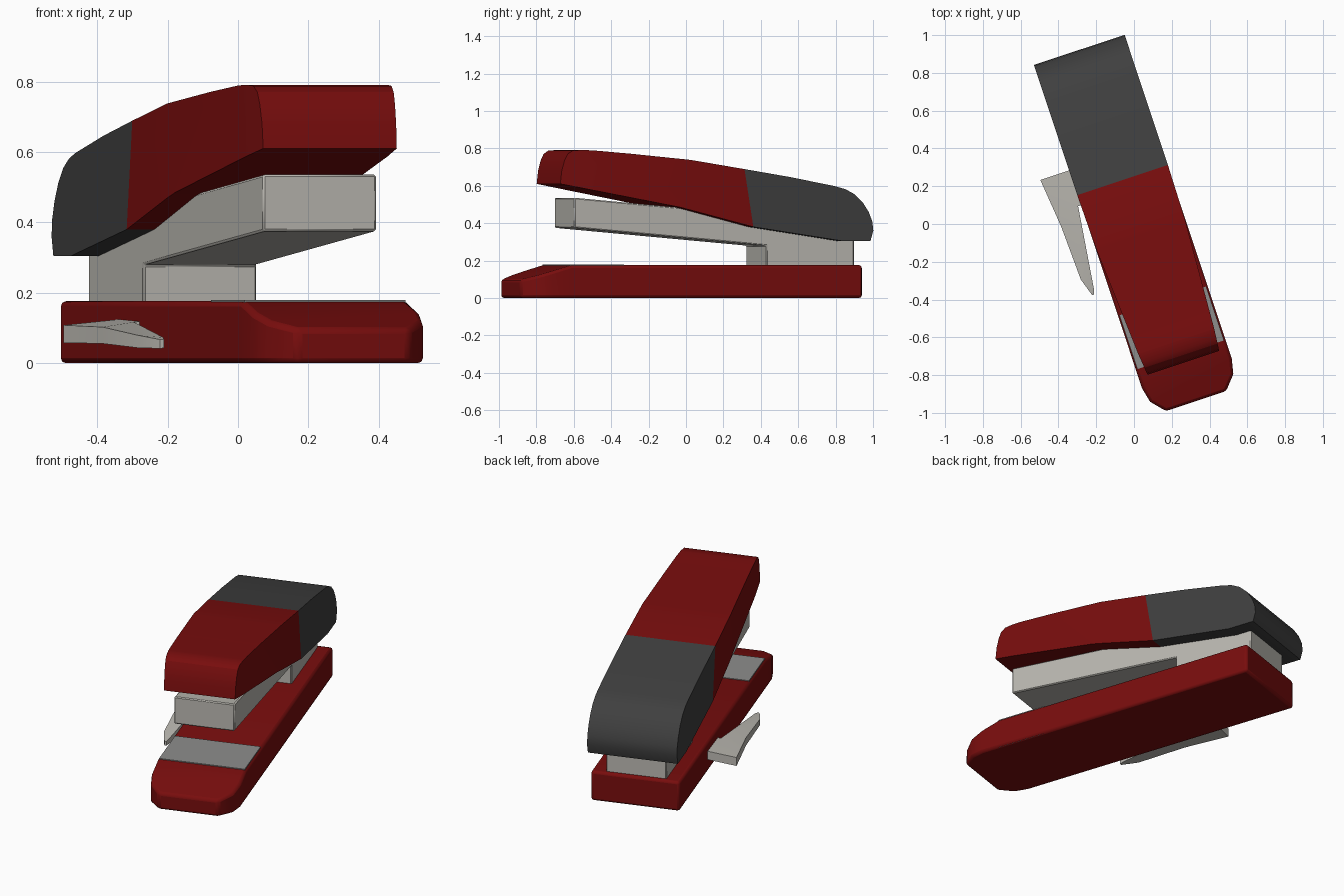
import bpy, bmesh, math
from mathutils import Matrix

if "Cube" in bpy.data.objects:
    bpy.data.objects.remove(bpy.data.objects["Cube"])

# The whole stapler is built straight along y, then turned about z
PLACE = Matrix.Rotation(math.radians(18.4), 4, 'Z') @ Matrix.Translation((0.016, 0, 0))


def material(name, rgb):
    m = bpy.data.materials.new(name)
    m.diffuse_color = (*rgb, 1)
    m.use_nodes = True
    m.node_tree.nodes["Principled BSDF"].inputs["Base Color"].default_value = m.diffuse_color
    return m


RED = material("dark_red", (0.19, 0.004, 0.004))
DARK = material("charcoal", (0.05, 0.05, 0.05))
METAL = material("light_metal", (0.50, 0.485, 0.445))
STEEL = material("grey_steel", (0.27, 0.27, 0.265))


def prism(points, offset):
    """Closed prism from a 3D outline moved along an offset."""
    bm = bmesh.new()
    face = bm.faces.new([bm.verts.new(p) for p in points])
    ext = bmesh.ops.extrude_face_region(bm, geom=[face])
    verts = [g for g in ext["geom"] if isinstance(g, bmesh.types.BMVert)]
    bmesh.ops.translate(bm, verts=verts, vec=offset)
    return bm


def side_prism(profile, half):
    """Prism across x from a (y, z) side profile."""
    return prism([(-half, y, z) for y, z in profile], (2 * half, 0, 0))


def cut_y(bm, y):
    bmesh.ops.bisect_plane(bm, geom=bm.verts[:] + bm.edges[:] + bm.faces[:],
                           plane_co=(0, y, 0), plane_no=(0, 1, 0))


def interp(table, t):
    for (a, va), (b, vb) in zip(table, table[1:]):
        if t <= b:
            return va + (vb - va) * max(0, (t - a) / (b - a))
    return table[-1][1]


def finish(name, bm, mat, bevel=0, segments=1):
    bmesh.ops.recalc_face_normals(bm, faces=bm.faces[:])
    me = bpy.data.meshes.new(name)
    bm.to_mesh(me)
    bm.free()
    me.materials.append(mat)
    ob = bpy.data.objects.new(name, me)
    bpy.context.collection.objects.link(ob)
    ob.matrix_world = PLACE
    if bevel:
        mod = ob.modifiers.new("bevel", 'BEVEL')
        mod.width, mod.segments = bevel, segments
        mod.limit_method, mod.angle_limit = 'ANGLE', math.radians(35)
    bpy.ops.object.select_all(action='DESELECT')
    ob.select_set(True)
    bpy.context.view_layer.objects.active = ob
    bpy.ops.object.shade_smooth_by_angle(angle=math.radians(30))
    return ob


# Base: long slab with clipped front corners and a sloping toe
right = [(0.25, 0.907), (0.25, -0.84), (0.232, -0.92), (0.168, -0.993)]
outline = right + [(-x, y) for x, y in reversed(right)]
bm = prism([(x, y, 0) for x, y in outline], (0, 0, 0.176))
cut_y(bm, -0.73)
for v in bm.verts:
    if v.co.z > 0.1:
        v.co.z = interp([(-0.993, 0.098), (-0.73, 0.176)], v.co.y)
finish("base", bm, RED, 0.015, 2)

# Anvil insert near the front of the base
finish("anvil_plate", side_prism([(-0.735, 0.002), (-0.434, 0.002),
                                  (-0.434, 0.18), (-0.735, 0.18)], 0.241), STEEL)

# Magazine rail with its rear post
finish("magazine", side_prism([(-0.69, 0.375), (0.39, 0.28), (0.39, 0.16),
                               (0.886, 0.16), (0.886, 0.395), (-0.69, 0.536)],
                              0.17), METAL, 0.006)

# Top cover: red front half and charcoal rear grip, tapering to the nose
WIDTH = [(-0.78, 0.2), (-0.66, 0.212), (-0.06, 0.248), (0.25, 0.253)]
front = [(-0.78, 0.61), (-0.772, 0.68), (-0.757, 0.735), (-0.74, 0.77),
         (-0.712, 0.788), (-0.66, 0.791), (-0.6, 0.789), (-0.39, 0.771),
         (-0.06, 0.738), (0.24, 0.689), (0.29, 0.38), (-0.12, 0.485)]
grip = [(0.24, 0.689), (0.5, 0.646), (0.753, 0.597), (0.81, 0.581),
        (0.86, 0.555), (0.905, 0.513), (0.94, 0.46), (0.96, 0.41),
        (0.966, 0.36), (0.95, 0.305), (0.79, 0.305), (0.29, 0.38)]
for name, profile, mat in (("cover_front", front, RED), ("cover_grip", grip, DARK)):
    bm = side_prism(profile, 1)
    for y in (-0.66, -0.39, -0.06):
        cut_y(bm, y)
    for v in bm.verts:
        v.co.x *= interp(WIDTH, v.co.y)
    finish(name, bm, mat)

# Side lever: a tapering blade joined to the base by a short tab
lever = [(-0.20, 0.378), (-0.413, 0.378), (-0.386, 0.107), (-0.376, -0.19),
         (-0.345, -0.288), (-0.334, -0.288), (-0.326, -0.26), (-0.267, 0.183),
         (-0.20, 0.183)]
bm = prism([(x, y, 0) for x, y in lever], (0, 0, 1))
TOP = [(-0.29, 0.06), (-0.19, 0.075), (0.107, 0.1), (0.378, 0.108)]
BOTTOM = [(-0.29, 0.035), (0.107, 0.053), (0.378, 0.058)]
for v in bm.verts:
    v.co.z = interp(TOP if v.co.z > 0.5 else BOTTOM, v.co.y) + (v.co.x + 0.413) * 0.1
bmesh.ops.triangulate(bm, faces=[f for f in bm.faces if len(f.verts) > 4])
finish("side_lever", bm, METAL)
